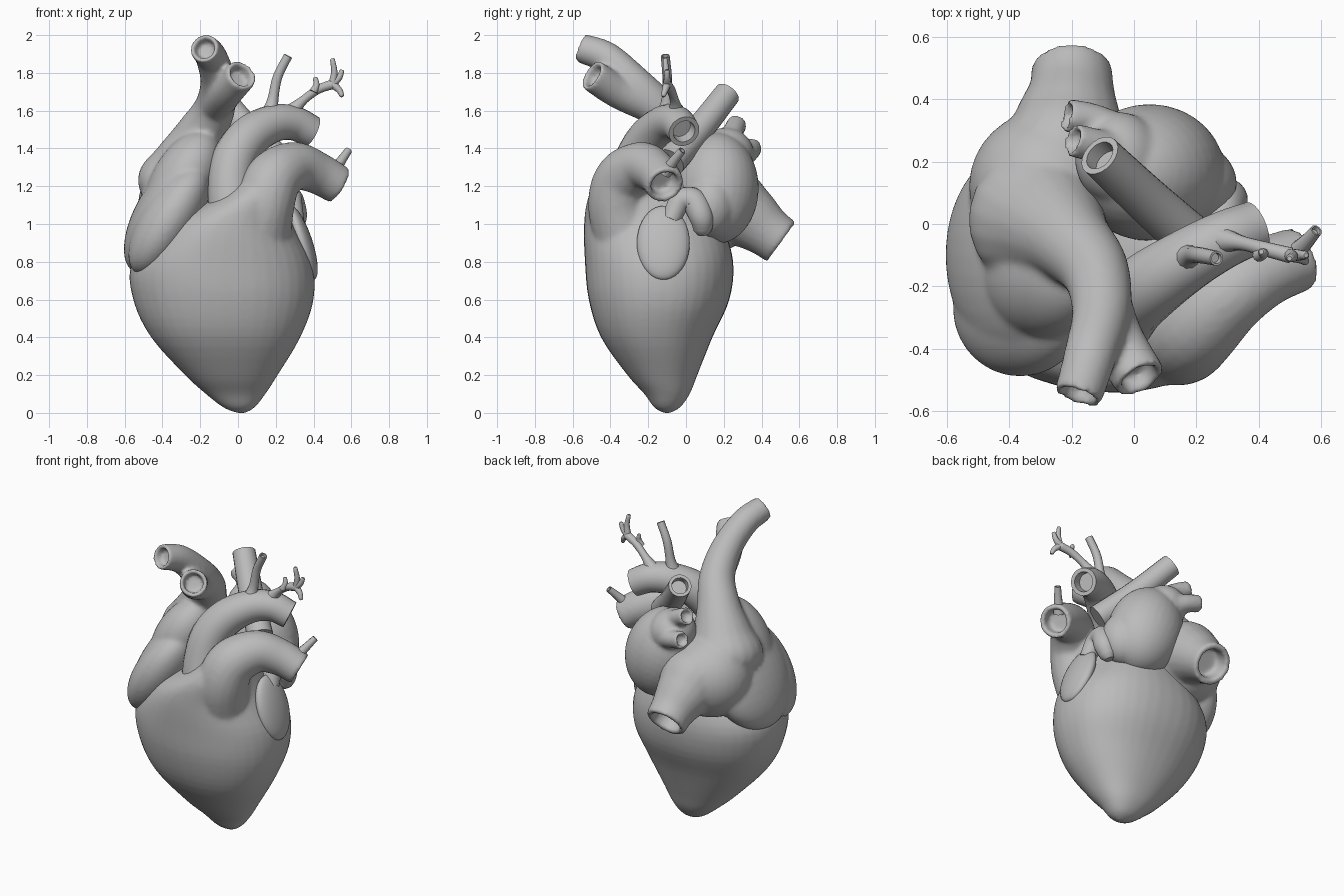
import bpy, bmesh, math
from mathutils import Vector, Matrix

if "Cube" in bpy.data.objects:
    bpy.data.objects.remove(bpy.data.objects["Cube"])

grey = bpy.data.materials.new("plain_grey")
grey.use_nodes = True
grey.diffuse_color = (0.5, 0.5, 0.5, 1)
grey.node_tree.nodes["Principled BSDF"].inputs["Base Color"].default_value = (0.5, 0.5, 0.5, 1)


def skin(bm, rings):
    """Bridge equal rings of points and cap both ends."""
    rows = [[bm.verts.new(p) for p in ring] for ring in rings]
    n = len(rows[0])
    for a, b in zip(rows, rows[1:]):
        for i in range(n):
            j = (i + 1) % n
            bm.faces.new((a[i], a[j], b[j], b[i]))
    bm.faces.new(rows[0][::-1])
    bm.faces.new(rows[-1])


def spline(points, steps):
    """Smooth path through points of any size."""
    p = [Vector(q) for q in points]
    p = [p[0] * 2 - p[1]] + p + [p[-1] * 2 - p[-2]]
    out = []
    for a, b, c, d in zip(p, p[1:], p[2:], p[3:]):
        for k in range(steps):
            t = k / steps
            out.append((b * 2 + (c - a) * t + (a * 2 - b * 5 + c * 4 - d) * t ** 2
                        + (b * 3 - a - c * 3 + d) * t ** 3) / 2)
    return out + [p[-2]]


def tube(bm, points, hollow=True, sides=20, steps=6):
    """Vessel along (x, y, z, radius) points with an optional open mouth."""
    path = spline(points, steps)
    centres = [q.to_3d() for q in path]
    radii = [q[3] for q in path]
    last = len(path) - 1
    rings = []
    side = None
    for i, c in enumerate(centres):
        t = (centres[min(i + 1, last)] - centres[max(i - 1, 0)]).normalized()
        side = t.orthogonal() if side is None else side - t * side.dot(t)
        side.normalize()
        up = t.cross(side)

        def ring(centre, r):
            return [centre + (side * math.cos(a) + up * math.sin(a)) * r
                    for a in (math.tau * k / sides for k in range(sides))]
        rings.append(ring(c, radii[i]))
    r = radii[-1]
    if hollow:
        rings.append(ring(c, r * 0.72))
        rings.append(ring(c - t * r * 0.7, r * 0.66))
    else:
        rings.append(ring(c + t * r * 0.5, r * 0.6))
    skin(bm, rings)


def blob(bm, centre, radii, tilt=0):
    """Ellipsoid leaning about the y axis."""
    m = (Matrix.Translation(centre) @ Matrix.Rotation(math.radians(tilt), 4, 'Y')
         @ Matrix.Diagonal((*radii, 1)))
    bmesh.ops.create_uvsphere(bm, u_segments=32, v_segments=20, radius=1, matrix=m)


def finish(name, bm, fuse=0):
    """Make the object; fuse is the number of smoothing passes after merging."""
    bmesh.ops.recalc_face_normals(bm, faces=bm.faces)
    mesh = bpy.data.meshes.new(name)
    bm.to_mesh(mesh)
    bm.free()
    mesh.materials.append(grey)
    ob = bpy.data.objects.new(name, mesh)
    bpy.context.collection.objects.link(ob)
    bpy.ops.object.select_all(action='DESELECT')
    ob.select_set(True)
    bpy.context.view_layer.objects.active = ob
    if fuse:
        rem = ob.modifiers.new("merge", 'REMESH')
        rem.mode = 'VOXEL'
        rem.voxel_size = 0.013
        rem.use_smooth_shade = True
        sm = ob.modifiers.new("soften", 'SMOOTH')
        sm.factor = 0.5
        sm.iterations = fuse
        bpy.ops.object.shade_smooth()
    else:
        bpy.ops.object.shade_smooth_by_angle(angle=math.radians(45))
    return ob


# Ventricles: height, left/right limits, front/back limits
levels = [
    (0.0, -0.01, 0.04, -0.12, -0.08),
    (0.03, -0.08, 0.09, -0.17, -0.03),
    (0.1, -0.17, 0.145, -0.22, 0.02),
    (0.2, -0.28, 0.21, -0.31, 0.06),
    (0.4, -0.46, 0.33, -0.45, 0.14),
    (0.6, -0.555, 0.4, -0.515, 0.23),
    (0.8, -0.56, 0.39, -0.535, 0.25),
    (1.0, -0.38, 0.29, -0.54, 0.19),
    (1.15, -0.1, 0.25, -0.515, 0.08),
    (1.26, 0.04, 0.23, -0.44, -0.05),
]
rings = []
for z, x0, x1, y0, y1 in spline(levels, 4):
    ring = []
    for k in range(40):
        c, s = math.cos(math.tau * k / 40), math.sin(math.tau * k / 40)
        ring.append(((x0 + x1 + (x1 - x0) * math.copysign(abs(c) ** 0.9, c)) / 2,
                     (y0 + y1 + (y1 - y0) * math.copysign(abs(s) ** 0.9, s)) / 2, z))
    rings.append(ring)
bm = bmesh.new()
skin(bm, rings)
# Pulmonary trunk grows out of the ventricles
tube(bm, [(0.1, -0.3, 0.9, 0.18), (0.14, -0.36, 1.1, 0.16), (0.19, -0.33, 1.24, 0.15),
          (0.3, -0.23, 1.305, 0.13), (0.42, -0.155, 1.27, 0.112), (0.535, -0.11, 1.205, 0.104)])
finish("ventricles_and_pulmonary_trunk", bm, 8)

# Twig on the pulmonary trunk
bm = bmesh.new()
tube(bm, [(0.5, -0.11, 1.27, 0.035), (0.55, -0.06, 1.34, 0.025), (0.585, -0.02, 1.39, 0.02)],
     sides=10)
finish("pulmonary_twig", bm)

# Right pulmonary artery
bm = bmesh.new()
tube(bm, [(0.22, -0.08, 1.33, 0.08), (0.05, 0.07, 1.5, 0.075), (-0.11, 0.22, 1.69, 0.07)])
finish("right_pulmonary_artery", bm)

# Aorta
bm = bmesh.new()
tube(bm, [(-0.02, -0.35, 0.98, 0.13), (-0.04, -0.31, 1.18, 0.12), (-0.02, -0.26, 1.34, 0.118),
          (0.06, -0.19, 1.46, 0.112), (0.18, -0.11, 1.53, 0.1), (0.29, -0.05, 1.535, 0.092),
          (0.39, -0.01, 1.49, 0.085)])
finish("aorta", bm)

# Aortic branches
bm = bmesh.new()
tube(bm, [(0.17, -0.11, 1.58, 0.05), (0.185, -0.1, 1.66, 0.03), (0.21, -0.1, 1.78, 0.026),
          (0.265, -0.11, 1.89, 0.024)], sides=12)
tube(bm, [(0.27, -0.05, 1.58, 0.05), (0.34, -0.06, 1.65, 0.025), (0.42, -0.08, 1.71, 0.024),
          (0.5, -0.1, 1.74, 0.026)], False, 12)
for tip in [(0.5, -0.11, 1.87), (0.55, -0.1, 1.81), (0.55, -0.12, 1.68), (0.41, -0.09, 1.77)]:
    base = Vector((0.4 if tip[0] < 0.45 else 0.5, -0.1, 1.7 if tip[0] < 0.45 else 1.74))
    mid = base.lerp(Vector(tip), 0.5) + Vector((0.01, 0, 0))
    tube(bm, [(*base, 0.022), (*mid, 0.017), (*tip, 0.013)], False, 10, 4)
finish("aortic_branches", bm)

# Right atrium with the two great veins
bm = bmesh.new()
blob(bm, (-0.375, -0.1, 1.06), (0.165, 0.34, 0.36), 30)
blob(bm, (-0.365, -0.27, 1.02), (0.15, 0.22, 0.33), 32)
blob(bm, (-0.29, -0.15, 1.22), (0.17, 0.22, 0.3), 28)
blob(bm, (-0.27, 0.12, 1.1), (0.26, 0.25, 0.26))
tube(bm, [(-0.3, 0.04, 1.08, 0.12), (-0.3, 0.02, 1.2, 0.235), (-0.26, -0.01, 1.33, 0.185),
          (-0.2, -0.06, 1.47, 0.135), (-0.125, -0.15, 1.61, 0.11), (-0.105, -0.28, 1.75, 0.095),
          (-0.14, -0.42, 1.88, 0.085), (-0.18, -0.555, 1.932, 0.078)])
tube(bm, [(-0.12, -0.18, 1.62, 0.09), (-0.06, -0.36, 1.7, 0.088), (0.02, -0.5, 1.79, 0.086)])
tube(bm, [(-0.24, 0.08, 1.14, 0.16), (-0.22, 0.22, 1.1, 0.21), (-0.21, 0.33, 1.035, 0.175),
          (-0.2, 0.43, 0.96, 0.138), (-0.2, 0.505, 0.905, 0.13)])
finish("right_atrium_and_veins", bm, 10)

# Left atrium with pulmonary veins
bm = bmesh.new()
blob(bm, (0.05, 0.165, 1.19), (0.235, 0.22, 0.3), -18)
blob(bm, (-0.05, 0.21, 1.37), (0.14, 0.15, 0.14))
blob(bm, (0.19, 0.13, 1.1), (0.14, 0.13, 0.17))
tube(bm, [(-0.04, 0.22, 1.43, 0.07), (-0.12, 0.25, 1.49, 0.056), (-0.2, 0.27, 1.53, 0.054)])
tube(bm, [(-0.04, 0.28, 1.35, 0.07), (-0.13, 0.33, 1.38, 0.056), (-0.22, 0.35, 1.405, 0.054)])
finish("left_atrium", bm, 4)

# Left auricle: curved neck and hanging flap
bm = bmesh.new()
tube(bm, [(0.3, -0.08, 1.02, 0.05), (0.28, -0.03, 1.12, 0.06), (0.28, 0.04, 1.12, 0.07),
          (0.3, 0.08, 1.04, 0.065), (0.28, 0.09, 0.97, 0.05)], False)
finish("left_auricle_neck", bm)
bm = bmesh.new()
blob(bm, (0.34, -0.12, 0.9), (0.055, 0.14, 0.205), -18)
finish("left_auricle", bm)
